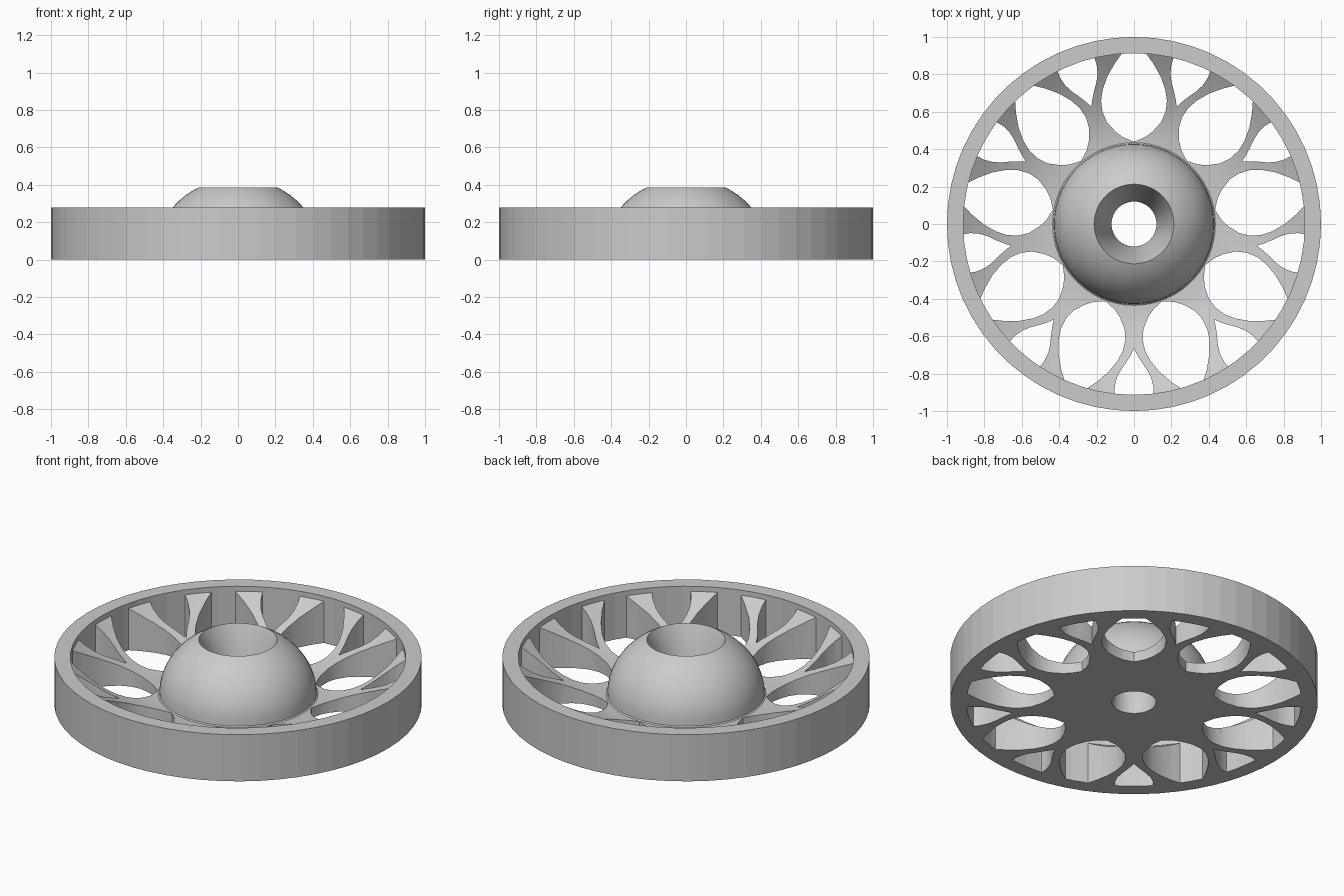
import bpy, bmesh
from math import sin, cos, pi, radians, sqrt

if "Cube" in bpy.data.objects:
    bpy.data.objects.remove(bpy.data.objects["Cube"])

SEGMENTS = 60
PETALS = 9
RIM_INNER = 0.913
HEIGHT = 0.28

grey = bpy.data.materials.new("plain_grey")
grey.use_nodes = True
grey.diffuse_color = (0.6, 0.6, 0.6, 1)
grey.node_tree.nodes["Principled BSDF"].inputs["Base Color"].default_value = (0.6, 0.6, 0.6, 1)


def make_object(name, bm):
    bmesh.ops.recalc_face_normals(bm, faces=bm.faces)
    mesh = bpy.data.meshes.new(name)
    bm.to_mesh(mesh)
    bm.free()
    mesh.materials.append(grey)
    obj = bpy.data.objects.new(name, mesh)
    bpy.context.collection.objects.link(obj)
    return obj


def lathe(name, profile):
    """Spin a closed (radius, height) outline about z."""
    bm = bmesh.new()
    rings = []
    for i in range(SEGMENTS):
        a = 2 * pi * i / SEGMENTS
        rings.append([bm.verts.new((r * cos(a), r * sin(a), z)) for r, z in profile])
    for i, ring in enumerate(rings):
        following = rings[(i + 1) % SEGMENTS]
        for j in range(len(profile)):
            k = (j + 1) % len(profile)
            bm.faces.new((ring[j], following[j], following[k], ring[k]))
    return make_object(name, bm)


def add_prism(bm, half_outline, angle):
    """Upright prism, symmetric about a radial line at the given angle."""
    outline = half_outline + [(r, -w) for r, w in reversed(half_outline) if w > 0]
    ends = []
    for z in (-0.1, 0.5):
        ends.append([bm.verts.new((r * cos(angle) - w * sin(angle),
                                   r * sin(angle) + w * cos(angle), z)) for r, w in outline])
    low, high = ends
    bm.faces.new(low)
    bm.faces.new(high)
    for j in range(len(outline)):
        k = (j + 1) % len(outline)
        bm.faces.new((low[j], low[k], high[k], high[j]))


# Outer rim
rim = lathe("rim", [(1, 0), (1, HEIGHT), (RIM_INNER, HEIGHT), (RIM_INNER, 0)])

# Disc: bowl-shaped web, domed hub and countersunk bore
FLOOR, HUB, TOP = 0.06, 0.428, 0.385
bowl = []
for i in range(11):
    t = 1 - i / 10
    bowl.append((0.435 + (RIM_INNER - 0.435) * t, FLOOR + 0.19 * t ** 1.8))
dome = []
for i in range(13):
    z = FLOOR + 0.005 + (TOP - FLOOR - 0.005) * sin(i / 12 * pi / 2)
    dome.append((HUB * sqrt(1 - ((z - 0.065) / 0.369) ** 2), z))
disc = lathe("spoked_disc_and_hub",
             [(0.12, 0), (RIM_INNER, 0)] + bowl + dome + [(0.12, 0.16)])

# Petal openings, with teardrop openings between them
petal = [(0.44, 0), (0.465, 0.06), (0.495, 0.1), (0.545, 0.145), (0.6, 0.169),
         (0.66, 0.176), (0.72, 0.167), (0.79, 0.142), (0.86, 0.102),
         (0.915, 0.062), (0.95, 0.035)]
teardrop = [(0.667, 0), (0.7, 0.017), (0.74, 0.042), (0.78, 0.07),
            (0.82, 0.091), (0.87, 0.104), (0.95, 0.105)]
bm = bmesh.new()
for i in range(PETALS):
    angle = pi / 2 + 2 * pi * i / PETALS
    add_prism(bm, petal, angle)
    add_prism(bm, teardrop, angle + pi / PETALS)
cutter = make_object("opening_cutter", bm)
cutter.hide_render = True

cut = disc.modifiers.new("openings", "BOOLEAN")
cut.operation = "DIFFERENCE"
cut.solver = "EXACT"
cut.object = cutter
bpy.ops.object.select_all(action="DESELECT")
bpy.context.view_layer.objects.active = disc
disc.select_set(True)
bpy.ops.object.modifier_apply(modifier=cut.name)
bpy.data.objects.remove(cutter)
bpy.ops.object.shade_smooth_by_angle(angle=radians(30))
